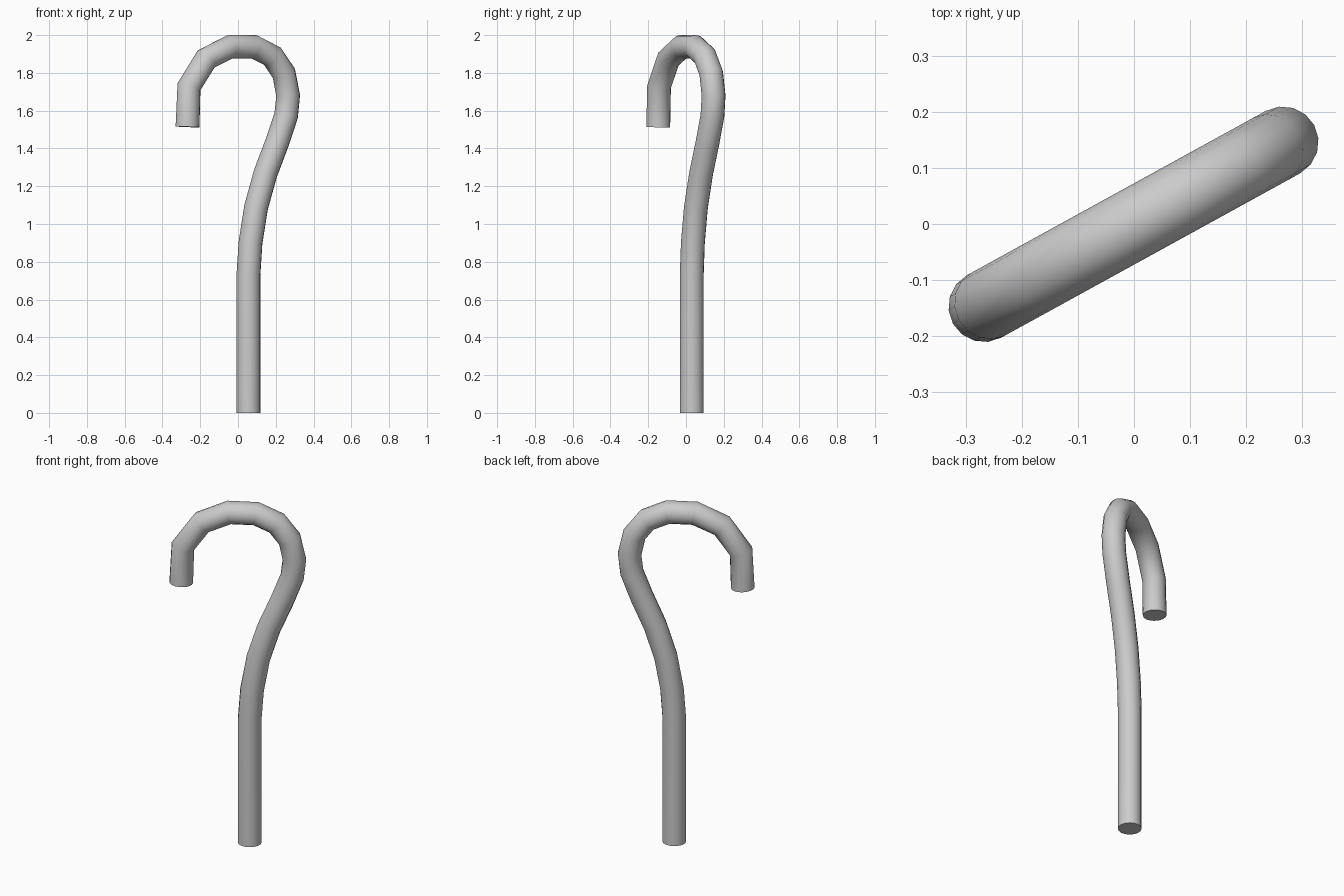
import bpy, bmesh, math
from mathutils import Vector

if "Cube" in bpy.data.objects:
    bpy.data.objects.remove(bpy.data.objects["Cube"])

SIDES = 16
RADIUS = 0.0635
TURN = math.radians(28.8)   # the hook lies in a vertical plane turned about z

# Centre line from the foot to the hook tip: (distance along plane, height)
PATH = [(0.063, 0), (0.063, 0.73), (0.0755, 0.90), (0.109, 1.088),
        (0.166, 1.268), (0.236, 1.43), (0.291, 1.575), (0.303, 1.68),
        (0.277, 1.798), (0.208, 1.888), (0.097, 1.938), (-0.048, 1.938),
        (-0.193, 1.873), (-0.296, 1.727), (-0.305, 1.514)]

across = Vector((math.cos(TURN), math.sin(TURN), 0))
side = Vector((-math.sin(TURN), math.cos(TURN), 0))
up = Vector((0, 0, 1))
points = [across * u + up * z for u, z in PATH]

# Sweep a round ring along the centre line
bm = bmesh.new()
rings = []
for i, p in enumerate(points):
    before = (p - points[i - 1]).normalized() if i > 0 else Vector()
    after = (points[i + 1] - p).normalized() if i < len(points) - 1 else Vector()
    tangent = (before + after).normalized()
    normal = side.cross(tangent)
    ring = []
    for k in range(SIDES):
        a = 2 * math.pi * k / SIDES
        ring.append(bm.verts.new(p + RADIUS * (math.cos(a) * normal + math.sin(a) * side)))
    rings.append(ring)

for r0, r1 in zip(rings, rings[1:]):
    for k in range(SIDES):
        n = (k + 1) % SIDES
        bm.faces.new((r0[k], r0[n], r1[n], r1[k]))

# Flat end caps
bm.faces.new(rings[0])
bm.faces.new(rings[-1])
bmesh.ops.recalc_face_normals(bm, faces=bm.faces)

mesh = bpy.data.meshes.new("cane")
bm.to_mesh(mesh)
bm.free()
cane = bpy.data.objects.new("cane", mesh)
bpy.context.collection.objects.link(cane)

# Smooth tube, sharp cap rims
bpy.context.view_layer.objects.active = cane
cane.select_set(True)
bpy.ops.object.shade_smooth_by_angle(angle=math.radians(45))
